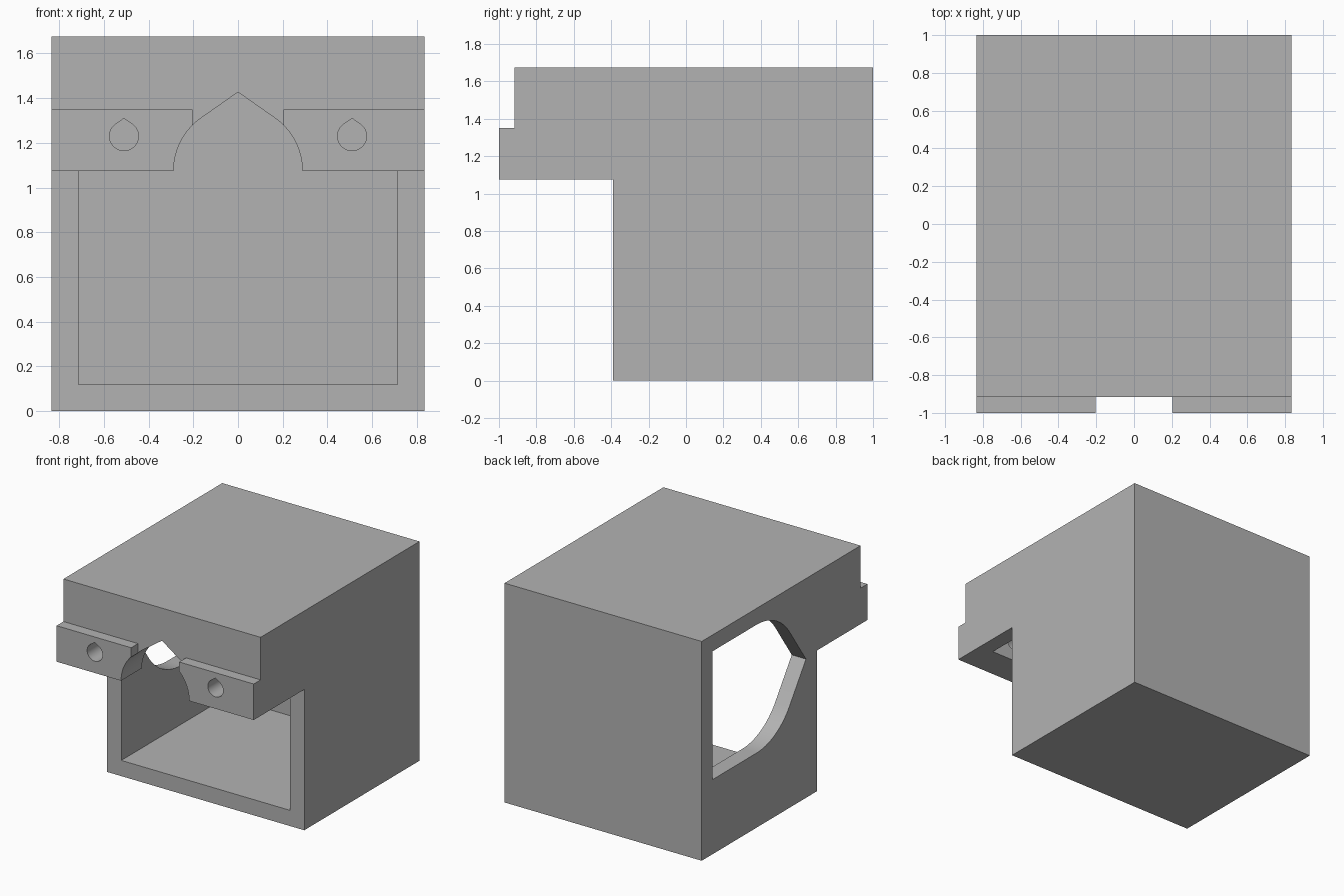
import bpy, bmesh, math
from mathutils import Vector

cube = bpy.data.objects.get("Cube")
if cube:
    bpy.data.objects.remove(cube, do_unlink=True)

grey = bpy.data.materials.new("plain grey")
grey.use_nodes = True
colour = (0.45, 0.45, 0.45, 1)
grey.diffuse_color = colour
grey.node_tree.nodes["Principled BSDF"].inputs["Base Color"].default_value = colour


def extrude(name, points, start, end, axis):
    """Extrude a closed profile along x (points are y, z) or y (points are x, z)."""
    def place(a, b, d):
        return Vector((d, a, b)) if axis == "x" else Vector((a, d, b))
    bm = bmesh.new()
    face = bm.faces.new([bm.verts.new(place(a, b, start)) for a, b in points])
    moved = bmesh.ops.extrude_face_region(bm, geom=[face])["geom"]
    bmesh.ops.translate(bm, vec=place(0, 0, end - start),
                        verts=[v for v in moved if isinstance(v, bmesh.types.BMVert)])
    bmesh.ops.recalc_face_normals(bm, faces=bm.faces)
    mesh = bpy.data.meshes.new(name)
    bm.to_mesh(mesh)
    bm.free()
    mesh.materials.append(grey)
    obj = bpy.data.objects.new(name, mesh)
    bpy.context.collection.objects.link(obj)
    return obj


def rect(a0, a1, b0, b1):
    return [(a0, b0), (a1, b0), (a1, b1), (a0, b1)]


def arc(ca, cb, r, start, end, steps):
    angles = [math.radians(start + (end - start) * i / steps) for i in range(steps + 1)]
    return [(ca + r * math.cos(t), cb + r * math.sin(t)) for t in angles]


def teardrop(ca, cb, r, slope=35):
    """Circle with a pointed roof on top."""
    tip = (ca, cb + r / math.cos(math.radians(slope)))
    return [tip] + arc(ca, cb, r, 90 + slope, 450 - slope, 48)


W, TOP, LIP, FACE, LOWER = 0.833, 1.675, 1.075, -0.917, -0.39

# Housing with overhanging top and front rail
housing = extrude("housing", [(LOWER, 0), (1, 0), (1, TOP), (FACE, TOP), (FACE, 1.35),
                              (-1, 1.35), (-1, LIP), (LOWER, LIP)], -W, W, "x")

# Cutters: inner cavity, gap in the rail, front arch
cutters = [
    extrude("cavity_cutter", rect(-0.713, 0.713, 0.12, 1.555), -0.75, 0.88, "y"),
    extrude("rail_gap_cutter", rect(-0.203, 0.203, 1.0, 1.5), -1.1, FACE, "y"),
    extrude("arch_cutter", teardrop(0, LIP, 0.288), -1.1, -0.6, "y"),
]

# Screw holes through the rail
for side in (-1, 1):
    cutters.append(extrude("screw_hole_cutter", teardrop(side * 0.51, 1.23, 0.065),
                           -1.1, -0.6, "y"))

# Pointed opening in one side wall
cy, cz, r, slope = 0.34, 1.06, 0.49, 35
outline = ([(0.867, cz + r)] + arc(cy, cz, r, 90, 180 - slope, 16)
           + [(cy - r / math.cos(math.radians(slope)), cz)]
           + arc(cy, cz, r, 180 + slope, 270, 16) + [(0.867, cz - r)])
cutters.append(extrude("side_opening_cutter", outline, -1, -0.6, "x"))

# Apply the cuts and discard the cutters
bpy.context.view_layer.objects.active = housing
housing.select_set(True)
for cutter in cutters:
    cutter.hide_render = True
    mod = housing.modifiers.new("cut", "BOOLEAN")
    mod.operation = "DIFFERENCE"
    mod.solver = "EXACT"
    mod.object = cutter
    bpy.ops.object.modifier_apply(modifier=mod.name)
    bpy.data.objects.remove(cutter, do_unlink=True)

bpy.ops.object.shade_smooth_by_angle(angle=math.radians(25))
